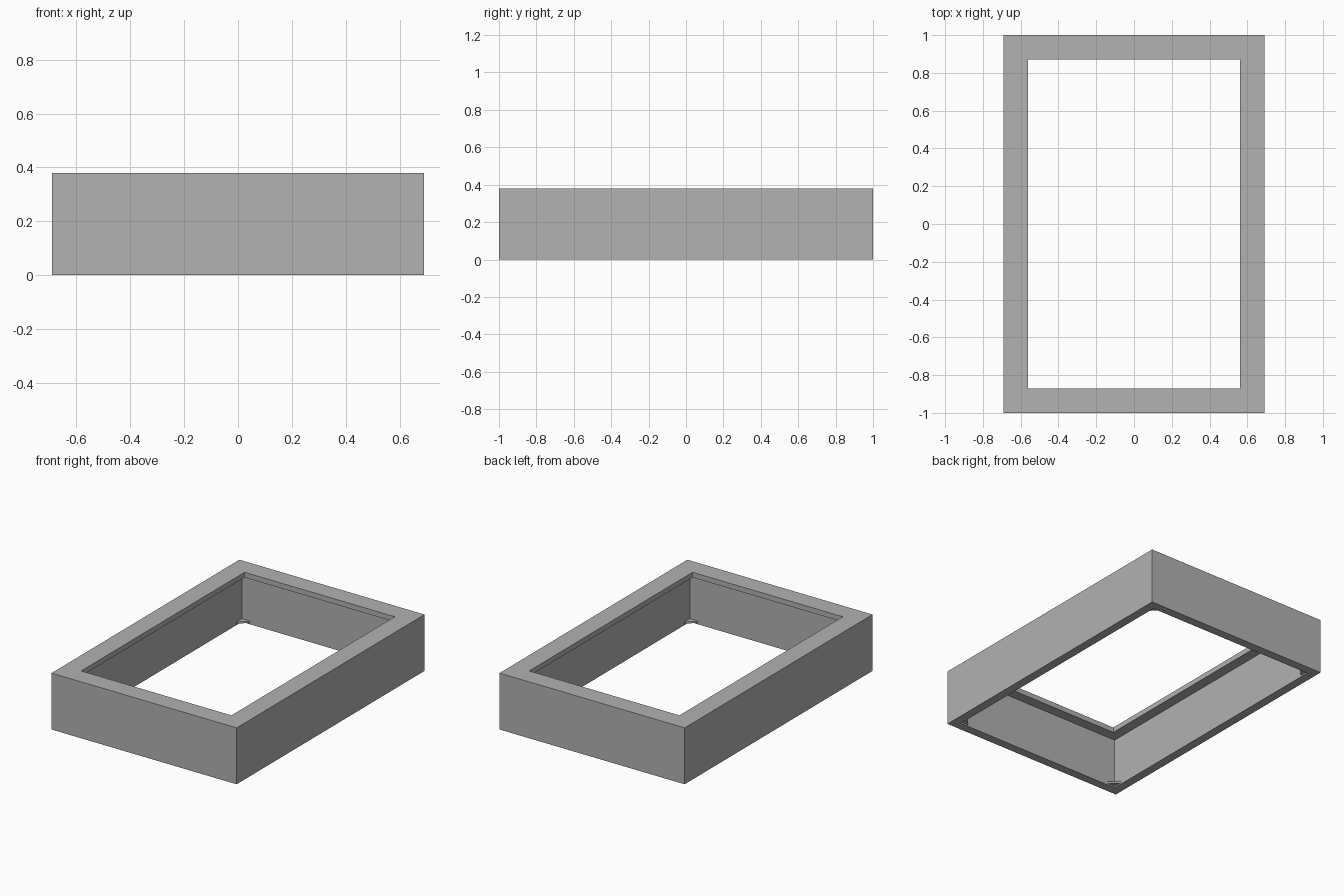
import bpy, bmesh

cube = bpy.data.objects.get("Cube")
if cube:
    bpy.data.objects.remove(cube, do_unlink=True)

HALF_X, HALF_Y, HEIGHT = 0.69, 1.0, 0.38
WALL, LIP, LIP_THICK = 0.06, 0.13, 0.035
CORNERS = [(-1, -1), (1, -1), (1, 1), (-1, 1)]

# Plain grey
grey = bpy.data.materials.new("plain_grey")
grey.use_nodes = True
colour = (0.445, 0.445, 0.445, 1)
grey.diffuse_color = colour
grey.node_tree.nodes["Principled BSDF"].inputs["Base Color"].default_value = colour


def finish(name, bm):
    bmesh.ops.recalc_face_normals(bm, faces=bm.faces[:])
    mesh = bpy.data.meshes.new(name)
    bm.to_mesh(mesh)
    bm.free()
    mesh.materials.append(grey)
    obj = bpy.data.objects.new(name, mesh)
    bpy.context.collection.objects.link(obj)
    return obj


# Rectangular frame: an L-shaped section (inset, z) swept round the corners
under = HEIGHT - LIP_THICK
section = [(0, 0), (0, HEIGHT), (LIP, HEIGHT), (LIP, under), (WALL, under), (WALL, 0)]
bm = bmesh.new()
rings = [[bm.verts.new((sx * (HALF_X - i), sy * (HALF_Y - i), z)) for i, z in section]
         for sx, sy in CORNERS]
for c, ring in enumerate(rings):
    following = rings[(c + 1) % len(rings)]
    for p in range(len(section)):
        q = (p + 1) % len(section)
        bm.faces.new((ring[p], ring[q], following[q], following[p]))
finish("lipped_frame", bm)

# Small triangular corner brackets inside the foot of the walls
LEG, LOW, THICK = 0.06, 0.01, 0.012
for n, (sx, sy) in enumerate(CORNERS):
    x, y = sx * (HALF_X - WALL), sy * (HALF_Y - WALL)
    bm = bmesh.new()
    base = bm.faces.new([bm.verts.new(p) for p in (
        (x, y, LOW), (x - sx * LEG, y, LOW), (x, y - sy * LEG, LOW))])
    top = bmesh.ops.extrude_face_region(bm, geom=[base], use_keep_orig=True)["geom"]
    bmesh.ops.translate(bm, vec=(0, 0, THICK),
                        verts=[v for v in top if isinstance(v, bmesh.types.BMVert)])
    finish(f"corner_bracket_{n + 1}", bm)
